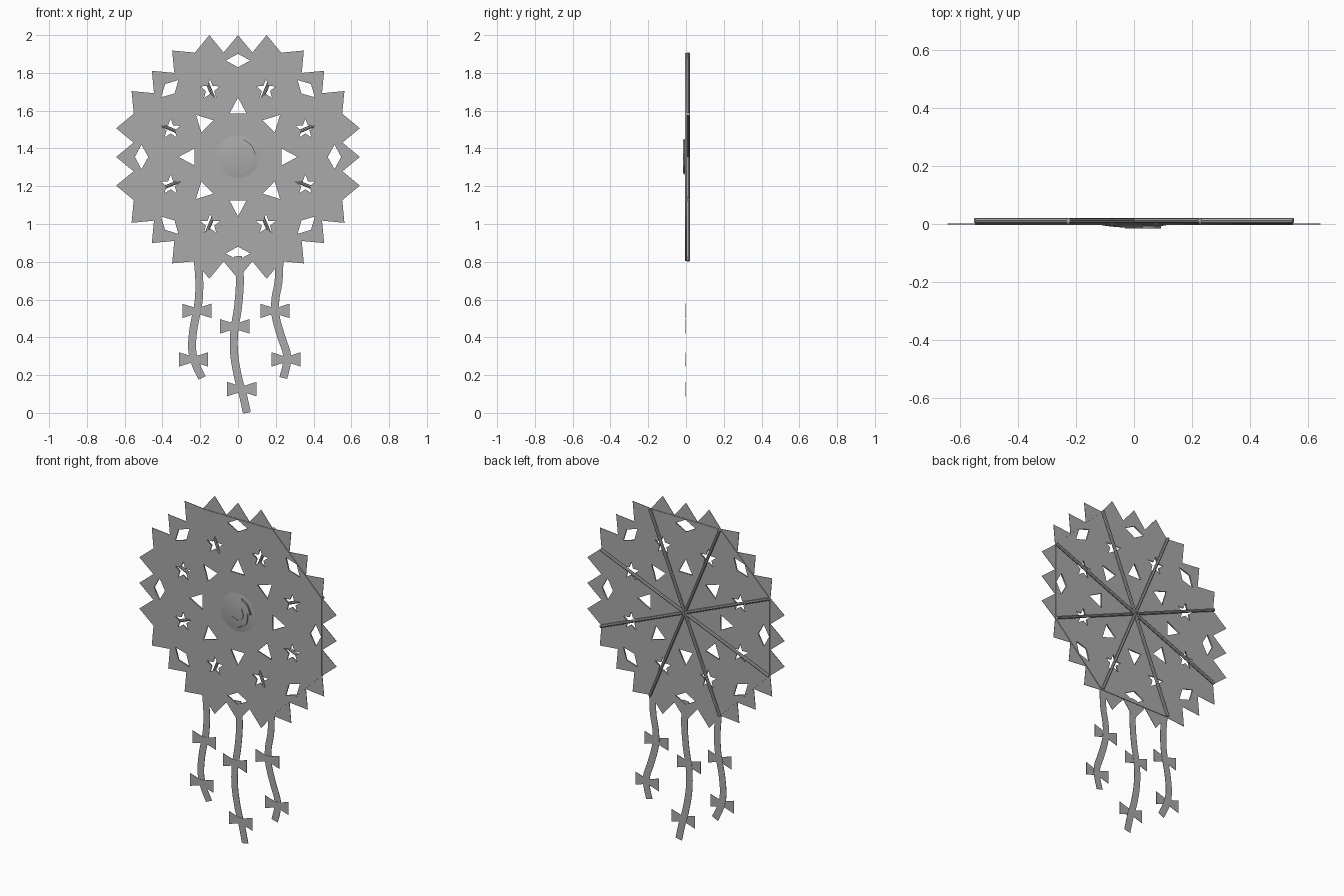
import bpy, bmesh, math
from math import sin, cos, pi, radians
from mathutils import Vector

if "Cube" in bpy.data.objects:
    bpy.data.objects.remove(bpy.data.objects["Cube"])

CZ = 1.355               # height of the kite centre
APO = 0.55               # octagon apothem
HALF = APO * math.tan(pi / 8)
R = APO / cos(pi / 8)

grey = bpy.data.materials.new("grey")
grey.diffuse_color = (0.4, 0.4, 0.4, 1)
grey.use_nodes = True
grey.node_tree.nodes["Principled BSDF"].inputs["Base Color"].default_value = grey.diffuse_color


def turn(p, a):
    """Turn a 2D point clockwise about the kite centre and raise it to CZ."""
    x, z = p
    return (x * cos(a) + z * sin(a), -x * sin(a) + z * cos(a) + CZ)


def plate(name, outlines, half_thick, y=0.0):
    """Flat upright plate; inner outlines become holes."""
    cu = bpy.data.curves.new(name, 'CURVE')
    cu.dimensions = '2D'
    cu.fill_mode = 'BOTH'
    cu.extrude = half_thick
    for pts in outlines:
        s = cu.splines.new('POLY')
        s.points.add(len(pts) - 1)
        for q, p in zip(s.points, pts):
            q.co = (p[0], p[1], 0, 1)
        s.use_cyclic_u = True
    ob = bpy.data.objects.new(name, cu)
    bpy.context.collection.objects.link(ob)
    ob.rotation_euler = (pi / 2, 0, 0)
    ob.location.y = y
    cu.materials.append(grey)
    bpy.ops.object.select_all(action='DESELECT')
    ob.select_set(True)
    bpy.context.view_layer.objects.active = ob
    bpy.ops.object.convert(target='MESH')
    return ob


def smooth_path(pts, n=6):
    """Catmull-Rom points through a 2D path."""
    p = [Vector(q) for q in pts]
    p = [2 * p[0] - p[1]] + p + [2 * p[-1] - p[-2]]
    out = []
    for i in range(1, len(p) - 2):
        a, b, c, d = p[i - 1:i + 3]
        for k in range(n):
            t = k / n
            out.append(0.5 * (2 * b + (c - a) * t + (2 * a - 5 * b + 4 * c - d) * t * t
                              + (3 * b - a - 3 * c + d) * t ** 3))
    return out + [p[-2]]


def ribbon(name, pts, width, half_thick, y=0.0):
    path = smooth_path(pts)
    left, right = [], []
    for i, p in enumerate(path):
        d = (path[min(i + 1, len(path) - 1)] - path[max(i - 1, 0)]).normalized()
        n = Vector((-d.y, d.x)) * width / 2
        left.append(p + n)
        right.append(p - n)
    return plate(name, [left + right[::-1]], half_thick, y)


# Octagonal sail with diamond, triangle and star cut-outs
outlines = [[turn((0, R), pi / 8 + k * pi / 4) for k in range(8)]]
for k in range(8):
    a = k * pi / 4
    outlines.append([turn(p, a) for p in [(0, 0.546), (0.065, 0.511), (0, 0.475), (-0.065, 0.511)]])
    outlines.append([turn(p, a) for p in [(0, 0.315), (0.045, 0.23), (-0.045, 0.23)]])
    cx, cz = turn((0, 0.386), a + pi / 8)
    outlines.append([(cx + r * sin(i * pi / 5), cz + r * cos(i * pi / 5))
                     for i in range(10) for r in [0.023 if i % 2 else 0.055]])
plate("sail", outlines, 0.004)

# Pointed fringe, three teeth on each side of the octagon
for k in range(8):
    w = HALF / 3
    strip = [(-HALF, APO - 0.003)]
    for i in range(3):
        x = -HALF + 2 * w * i
        strip += [(x, APO + 0.003), (x + w, 0.645)]
    strip += [(HALF, APO + 0.003), (HALF, APO - 0.003)]
    plate("fringe", [[turn(p, k * pi / 4) for p in strip]], 0.001)

# Four rods crossing behind the sail
for k in range(4):
    a = pi / 8 + k * pi / 4
    bpy.ops.mesh.primitive_cylinder_add(vertices=8, radius=0.009, depth=2 * R,
                                        location=(0, 0.012, CZ), rotation=(0, a, 0))
    rod = bpy.context.object
    rod.name = "rod"
    rod.data.materials.append(grey)

# Shallow domed relief on the front
bm = bmesh.new()
rings, seg = 5, 32
rows = []
for i in range(1, rings + 1):
    f = i / rings
    rows.append([bm.verts.new((0.12 * f * sin(2 * pi * j / seg), -0.003 - 0.010 * (1 - f * f),
                               CZ + 0.12 * f * cos(2 * pi * j / seg))) for j in range(seg)])
top = bm.verts.new((0, -0.013, CZ))
for j in range(seg):
    n = (j + 1) % seg
    bm.faces.new((top, rows[0][n], rows[0][j]))
    for a, b in zip(rows, rows[1:]):
        bm.faces.new((a[j], a[n], b[n], b[j]))
bmesh.ops.recalc_face_normals(bm, faces=bm.faces)
if top.normal.y > 0:
    bmesh.ops.reverse_faces(bm, faces=bm.faces)
me = bpy.data.meshes.new("relief_dome")
bm.to_mesh(me)
bm.free()
me.materials.append(grey)
me.shade_smooth()
bpy.context.collection.objects.link(bpy.data.objects.new("relief_dome", me))

# Thin raised curves on the relief
for pts in ([(0.03, 0.09), (0.07, 0.06), (0.09, 0.01)],
            [(0.07, 0.01), (0.06, -0.05), (0.01, -0.085)],
            [(-0.03, -0.03), (0.01, -0.045), (0.04, -0.01), (0.03, 0.03)]):
    ribbon("relief_line", [(x, z + CZ) for x, z in pts], 0.006, 0.004, -0.011)

# Three ribbon tails
tails = [
    [(-0.215, 0.83), (-0.205, 0.70), (-0.21, 0.58), (-0.235, 0.45), (-0.243, 0.34), (-0.225, 0.26), (-0.19, 0.185)],
    [(0, 0.83), (0.01, 0.70), (0.0, 0.56), (-0.02, 0.43), (-0.02, 0.31), (0.0, 0.19), (0.025, 0.10), (0.047, 0.0)],
    [(0.22, 0.83), (0.215, 0.70), (0.198, 0.60), (0.2, 0.51), (0.23, 0.40), (0.257, 0.32), (0.258, 0.26), (0.24, 0.185)],
]
for pts in tails:
    ribbon("tail", pts, 0.042, 0.001)

# Bows tied along the tails
for x, z in [(-0.218, 0.54), (-0.235, 0.283), (-0.017, 0.458), (0.02, 0.126), (0.195, 0.54), (0.255, 0.283)]:
    half = [(0.017, 0.019), (0.077, 0.038), (0.077, -0.038), (0.017, -0.019)]
    shape = half + [(-a, b) for a, b in half[::-1]]
    plate("bow", [[(x + a, z + b) for a, b in shape]], 0.001, -0.003)
